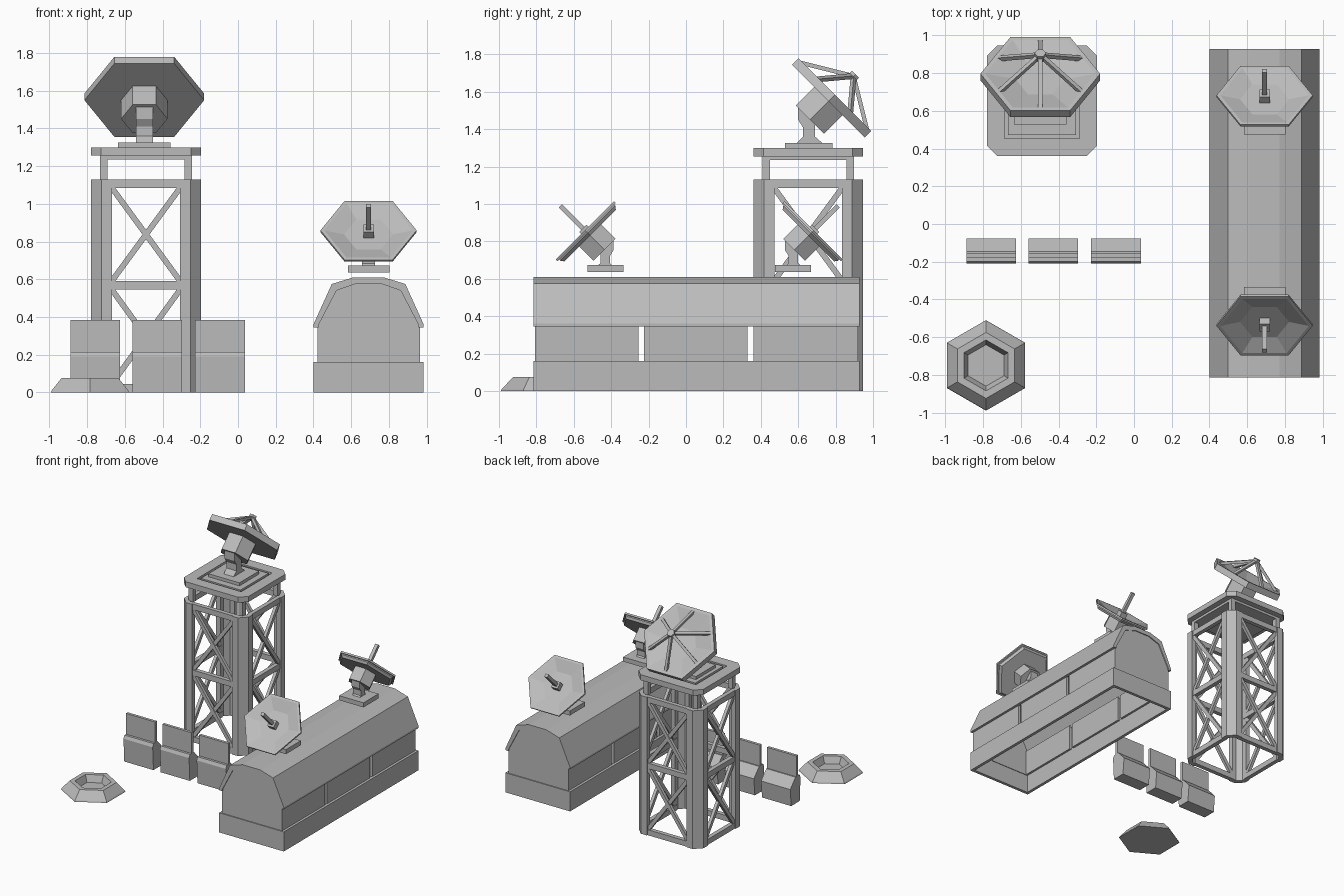
import bpy, bmesh, math
from mathutils import Matrix, Vector

cube = bpy.data.objects.get("Cube")
if cube:
    bpy.data.objects.remove(cube, do_unlink=True)

grey = bpy.data.materials.new("plain_grey")
grey.use_nodes = True
grey.diffuse_color = (0.5, 0.5, 0.5, 1)
grey.node_tree.nodes["Principled BSDF"].inputs["Base Color"].default_value = (0.5, 0.5, 0.5, 1)


def finish(name, bm, matrix=None):
    bmesh.ops.recalc_face_normals(bm, faces=bm.faces)
    if matrix:
        bm.transform(matrix)
    mesh = bpy.data.meshes.new(name)
    bm.to_mesh(mesh)
    bm.free()
    mesh.materials.append(grey)
    obj = bpy.data.objects.new(name, mesh)
    bpy.context.collection.objects.link(obj)
    return obj


def loft(name, loops, matrix=None, wrap=False):
    """Skin a list of equal loops; cap the ends, or join last to first."""
    bm = bmesh.new()
    rings = [[bm.verts.new(p) for p in loop] for loop in loops]
    pairs = list(zip(rings, rings[1:]))
    if wrap:
        pairs.append((rings[-1], rings[0]))
    else:
        bm.faces.new(rings[0])
        bm.faces.new(rings[-1])
    for a, b in pairs:
        for i in range(len(a)):
            j = (i + 1) % len(a)
            bm.faces.new((a[i], a[j], b[j], b[i]))
    return finish(name, bm, matrix)


def prism(name, pts, lo, hi, axis, matrix=None):
    """Extrude a 2D profile along one axis."""
    place = {"x": lambda p, d: (d, p[0], p[1]),
             "y": lambda p, d: (p[0], d, p[1]),
             "z": lambda p, d: (p[0], p[1], d)}[axis]
    return loft(name, [[place(p, d) for p in pts] for d in (lo, hi)], matrix)


def rect(x0, x1, y0, y1):
    return [(x0, y0), (x1, y0), (x1, y1), (x0, y1)]


def box(name, x, y, z, matrix=None):
    return prism(name, rect(*x, *y), *z, "z", matrix)


def beam(name, a, b, width, depth, normal, matrix=None):
    """Square bar from a to b, its depth lying along the normal."""
    a, b = Vector(a), Vector(b)
    n = Vector(normal).normalized() * depth / 2
    s = (b - a).cross(n).normalized() * width / 2
    return loft(name, [[p + s + n, p - s + n, p - s - n, p + s - n] for p in (a, b)], matrix)


def hexagon(r, z, turn=0):
    return [(r * math.cos(turn + i * math.pi / 3), r * math.sin(turn + i * math.pi / 3), z)
            for i in range(6)]


def octagon(h, c, z):
    k = h - c
    return [(x, y, z) for x, y in ((h, -k), (h, k), (k, h), (-k, h),
                                   (-h, k), (-h, -k), (-k, -h), (k, -h))]


# Dish pedestal, neck and hub; the dish faces local +y, tilted up
def antenna(name, loc, heading, s, foot, dish_rings):
    base = Matrix.Translation(loc) @ Matrix.Rotation(heading, 4, "Z")
    fx, fy, fz = foot
    box(name + "_foot", (-fx, fx), (-fy, fy), (0, fz), base)
    neck = [(-.065, .025), (.075, .025), (.035, .06), (.035, .14),
            (-.055, .23), (-.055, .15), (-.03, .11), (-.03, .06)]
    prism(name + "_neck", neck, -.045, .045, "x", base @ Matrix.Scale(s, 4))
    tilt = (base @ Matrix.Translation((0, .142 * s, .285 * s))
            @ Matrix.Rotation(-math.pi / 4, 4, "X"))
    loft(name + "_hub", [hexagon(.123 * s, -.19 * s), hexagon(.123 * s, -.045 * s)], tilt)
    loft(name + "_dish", [hexagon(r, z) for r, z in dish_rings], tilt)
    return tilt


# Long building: hollow base, split walls, arched roof shell, end panels
MID, FRONT, BACK = .6925, -.815, .927
loops = []
for inset, z in ((0, 0), (0, .16), (.025, .16), (.025, 0)):
    loops.append([(x, y, z) for x, y in rect(MID - .2925 + inset, MID + .2925 - inset,
                                             FRONT + inset, BACK - inset)])
loft("building_base", loops, wrap=True)

for side in (-1, 1):
    xs = sorted((MID + side * .272, MID + side * .25))
    for y0, y1 in ((FRONT + .01, -.255), (-.225, .33), (.36, BACK - .02)):
        box("building_wall", xs, (y0, y1), (.15, .36))


def arch(half):
    return [(MID - x, z) for x, z in half] + [(MID + x, z) for x, z in reversed(half)]


outer = arch([(.2925, .345), (.2925, .36), (.195, .575), (.08, .61)])
inner = arch([(.265, .345), (.265, .358), (.17, .54), (.07, .575)])
prism("roof_shell", outer + inner[::-1], FRONT, BACK, "y")
panel = arch([(.272, .15), (.272, .35), (.175, .545), (.075, .58)])
for y in (FRONT + .008, BACK - .03):
    prism("end_panel", panel, y, y + .022, "y")

# Two roof dishes with stepped rims and a feed rod
small = [(.1, -.04), (.225, -.04), (.24, -.022), (.24, -.014), (.255, -.014),
         (.255, 0), (.235, 0), (.13, -.03)]
for name, y, heading in (("front_antenna", -.43, math.pi), ("back_antenna", .572, 0)):
    tilt = antenna(name, (MID, y, .637), heading, .78, (.11, .097, .037), small)
    box(name + "_feed_block", (-.028, .028), (-.028, .028), (-.032, .015), tilt)
    box(name + "_feed_rod", (-.014, .014), (-.013, .013), (.01, .185), tilt)

# Tower: chamfered corner posts, cross-braced sides, raised deck
tower = Matrix.Translation((-.488, .653, 0))
H = .2925
post = [(.18, H), (.235, H), (H, .235), (H, .18), (.255, .18), (.255, .22), (.22, .255), (.18, .255)]
for k in range(4):
    turn = tower @ Matrix.Rotation(k * math.pi / 2, 4, "Z")
    prism("corner_post", post, 0, 1.13, "z", turn)
    box("deck_post", (.205, .245), (.205, .245), (1.12, 1.245), turn)
    for z in (0, .545, 1.085):
        box("tower_rail", (-.2, .2), (-.285, -.25), (z, z + .045), turn)
    for z0, z1 in ((.04, .55), (.585, 1.09)):
        for side, y in ((-1, -.266), (1, -.27)):
            beam("cross_brace", (side * .185, y, z0), (-side * .185, y, z1), .03, .025, (0, 1, 0), turn)

loft("deck_rim", [octagon(H, .055, 1.255), octagon(H, .055, 1.3),
                  octagon(.2, .003, 1.3), octagon(.2, .003, 1.255)], tower, wrap=True)
box("deck_support", (-.245, .245), (-.245, .245), (1.235, 1.256), tower)
box("deck_plate", (-.18, .18), (-.18, .18), (1.25, 1.3), tower)

# Large tower dish with six struts meeting at the feed
big = [(.12, -.05), (.3175, -.05), (.3175, 0), (.292, 0), (.13, -.042)]
tilt = antenna("tower_antenna", (-.497, .655, 1.3), 0, 1, (.14, .127, .025), big)
for k in range(6):
    a = math.pi / 6 + k * math.pi / 3
    foot = (.25 * math.cos(a), .25 * math.sin(a), -.01)
    beam("feed_strut", foot, (0, 0, .14), .022, .022, (-math.sin(a), math.cos(a), 0), tilt)
loft("feed_tip", [hexagon(.03, .115), hexagon(.03, .155)], tilt)

# Row of three barriers: sloped block with an upright plate
block = [(-.2, 0), (-.21, .19), (-.198, .215), (-.145, .215), (-.077, .14), (-.09, 0)]
for x in (-.757, -.428, -.095):
    prism("barrier_block", block, x - .132, x + .132, "x")
    box("barrier_plate", (x - .132, x + .132), (-.178, -.155), (.21, .385))

# Hexagonal ground pit with a sloped rim
loft("pit_rim", [hexagon(r, z, math.pi / 6) for r, z in
                 ((.24, 0), (.235, .01), (.175, .075), (.135, .075), (.11, .02))],
     Matrix.Translation((-.785, -.75, 0)))
